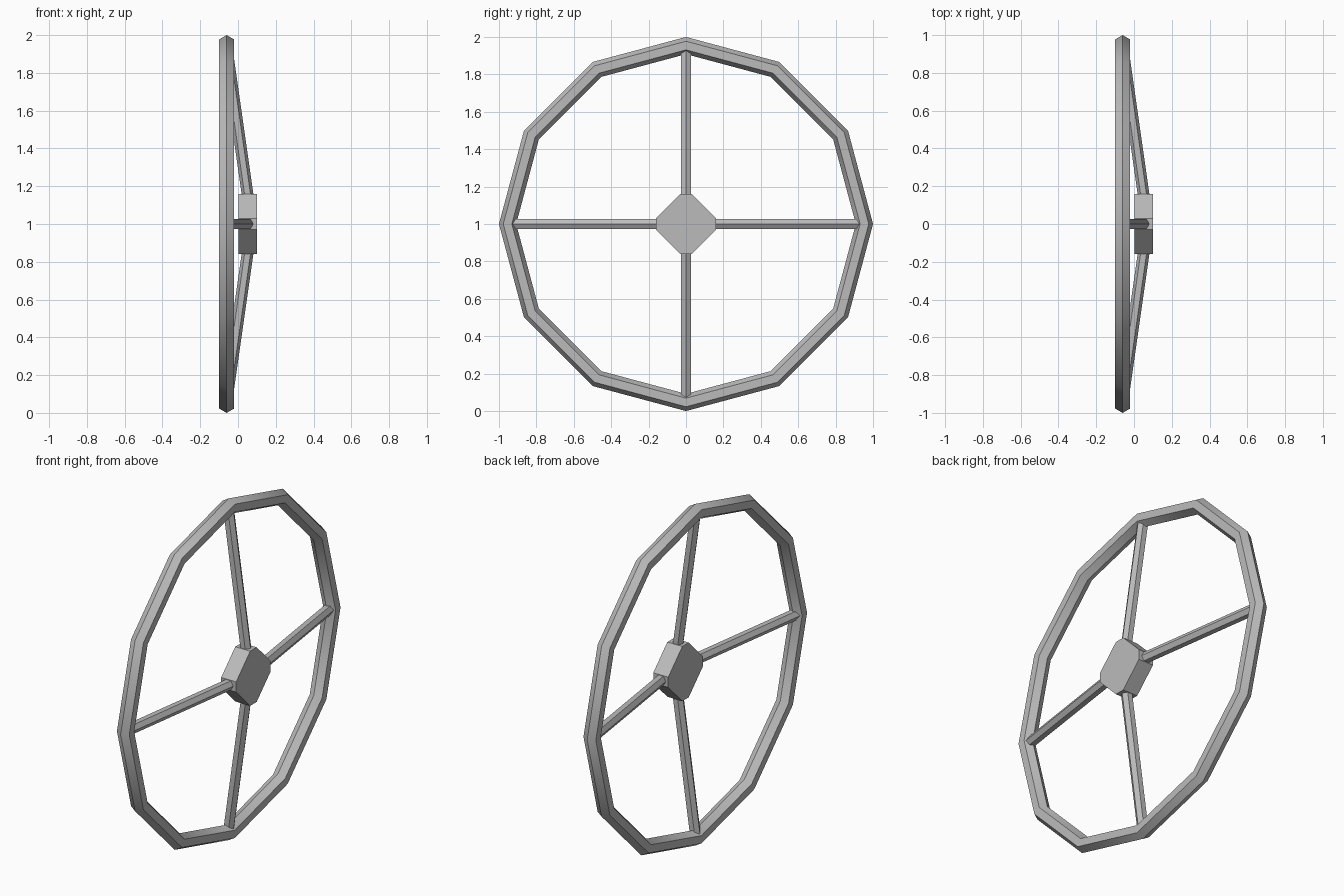
import bpy, bmesh, math
from mathutils import Matrix, Vector

default_cube = bpy.data.objects.get("Cube")
if default_cube:
    bpy.data.objects.remove(default_cube, do_unlink=True)

grey = bpy.data.materials.new("plain_grey")
grey.use_nodes = True
color = (0.5, 0.5, 0.5, 1)
grey.diffuse_color = color
grey.node_tree.nodes["Principled BSDF"].inputs["Base Color"].default_value = color

AXLE = Vector((0, 0, 1))


def add_object(name, bm):
    mesh = bpy.data.meshes.new(name)
    bm.to_mesh(mesh)
    bm.free()
    mesh.materials.append(grey)
    obj = bpy.data.objects.new(name, mesh)
    bpy.context.collection.objects.link(obj)
    obj.location = AXLE
    return obj


# Twelve-sided rim with a hexagonal section
bpy.ops.mesh.primitive_torus_add(
    major_segments=12, minor_segments=6, major_radius=0.954, minor_radius=0.046,
    location=(-0.06, 0, 1), rotation=(0, math.pi / 2, 0))
rim = bpy.context.object
rim.name = "rim"
rim.data.materials.append(grey)
bpy.ops.object.shade_smooth_by_angle(angle=math.radians(35))

# Hub: a diamond plate with its corners cut where the spokes enter
hub_bm = bmesh.new()
corner, cut = 0.16, 0.03
outline = []
for k in range(4):
    turn = Matrix.Rotation(k * math.pi / 2, 3, 'X')
    outline += [turn @ Vector((0.003, y, corner)) for y in (cut, -cut)]
base = hub_bm.faces.new([hub_bm.verts.new(p) for p in outline])
top = bmesh.ops.extrude_face_region(hub_bm, geom=[base])
bmesh.ops.translate(hub_bm, vec=(0.097, 0, 0),
                    verts=[v for v in top["geom"] if isinstance(v, bmesh.types.BMVert)])
bmesh.ops.recalc_face_normals(hub_bm, faces=hub_bm.faces)
add_object("hub", hub_bm)

# Four hexagonal spokes leaning from the hub to the rim
inner, outer = Vector((0.053, 0, 0.14)), Vector((-0.06, 0, 0.93))
lean = outer - inner
place = (Matrix.Translation((inner + outer) / 2)
         @ Matrix.Rotation(math.atan2(lean.x, lean.z), 4, 'Y')
         @ Matrix.Rotation(math.pi / 2, 4, 'Z'))
for k, side in enumerate(("top", "right", "bottom", "left")):
    bm = bmesh.new()
    bmesh.ops.create_cone(bm, cap_ends=True, segments=6, radius1=0.031, radius2=0.031,
                          depth=lean.length,
                          matrix=Matrix.Rotation(k * math.pi / 2, 4, 'X') @ place)
    add_object("spoke_" + side, bm)
